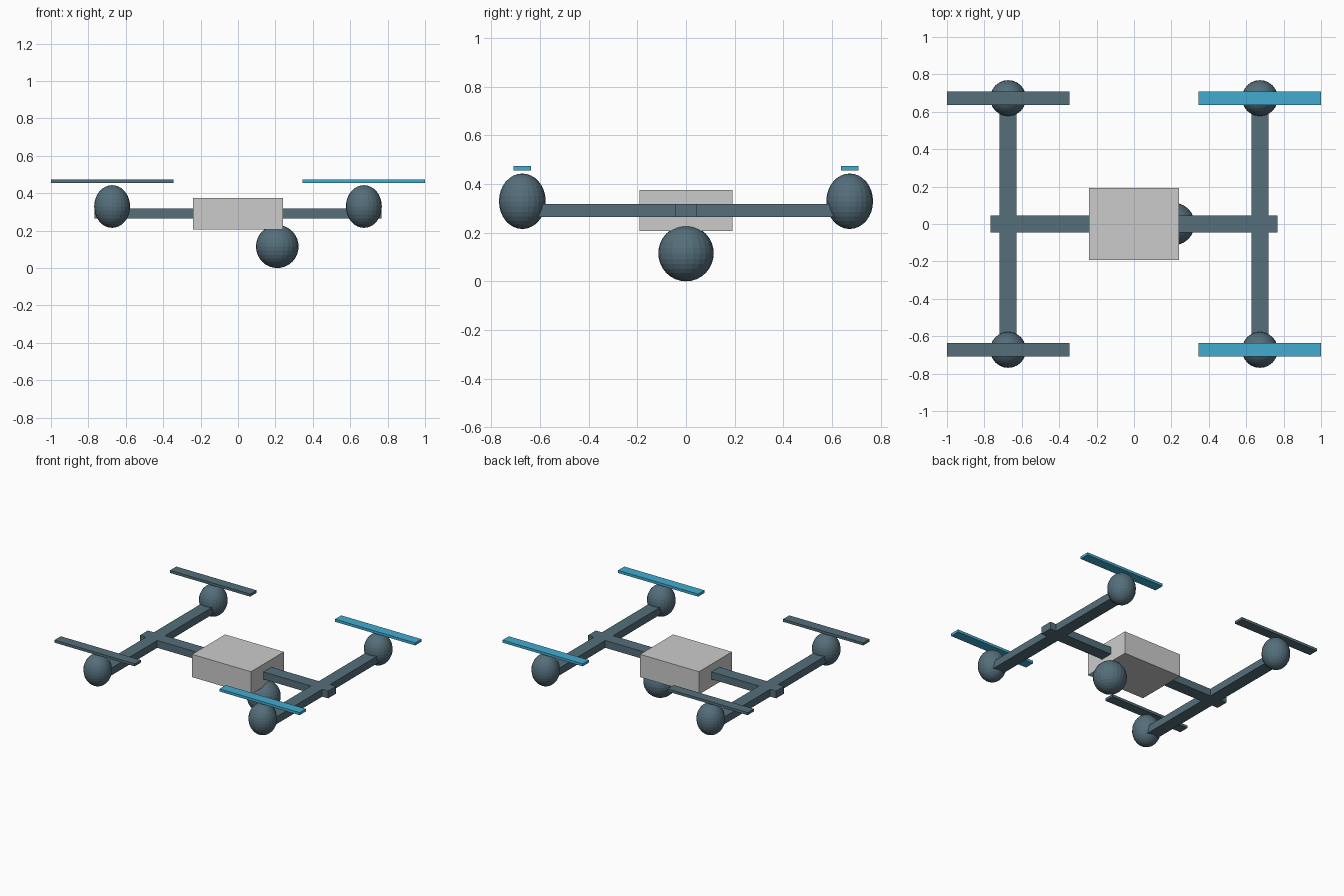
import bpy
from mathutils import Matrix

if "Cube" in bpy.data.objects:
    bpy.data.objects.remove(bpy.data.objects["Cube"])


def material(name, rgb):
    m = bpy.data.materials.new(name)
    m.diffuse_color = (*rgb, 1)
    m.use_nodes = True
    m.node_tree.nodes["Principled BSDF"].inputs["Base Color"].default_value = m.diffuse_color
    return m


slate = material("slate", (0.089, 0.156, 0.195))
blue = material("blue", (0.055, 0.41, 0.63))


def finish(name, mat):
    ob = bpy.context.object
    ob.name = ob.data.name = name
    if mat:
        ob.data.materials.append(mat)
    return ob


def box(name, centre, size, mat=None):
    bpy.ops.mesh.primitive_cube_add(size=1, location=centre)
    ob = finish(name, mat)
    ob.data.transform(Matrix.Diagonal((*size, 1)))
    return ob


def ball(name, centre, radii, mat=None):
    bpy.ops.mesh.primitive_uv_sphere_add(segments=24, ring_count=16, radius=1, location=centre)
    ob = finish(name, mat)
    ob.data.transform(Matrix.Diagonal((*radii, 1)))
    return ob


R = 0.673      # rotor offset from the centre
ARM_Z = 0.291

# Central body and the camera ball hanging below it
box("body", (0, 0, 0.291), (0.48, 0.384, 0.168))
ball("camera_ball", (0.21, 0, 0.115), (0.114, 0.114, 0.115), slate)

# H-shaped frame
box("cross_arm", (0, 0, ARM_Z), (1.536, 0.092, 0.054), slate)
for side, sx in (("left", -1), ("right", 1)):
    box(f"{side}_side_arm", (sx * R, 0, ARM_Z), (0.092, 2 * R, 0.054), slate)

    # Motor and rotor blade at each end; right-hand blades are blue
    for end, sy in (("front", -1), ("back", 1)):
        ball(f"{end}_{side}_motor", (sx * R, sy * R, 0.329), (0.096, 0.096, 0.114), slate)
        box(f"{end}_{side}_rotor_blade", (sx * R, sy * R, 0.465), (0.654, 0.073, 0.019),
            blue if sx > 0 else slate)
